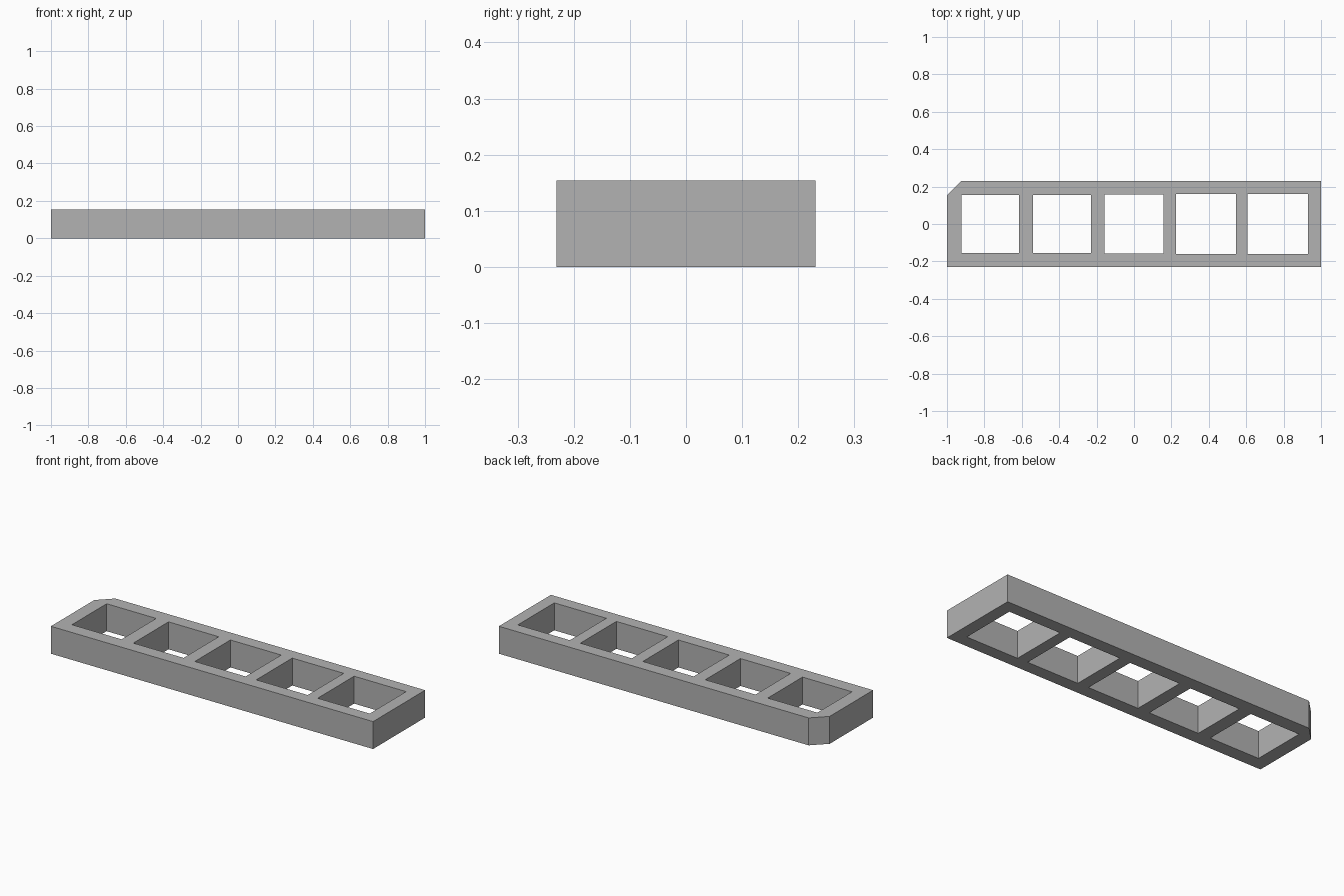
import bpy
import bmesh

cube = bpy.data.objects.get("Cube")
if cube:
    bpy.data.objects.remove(cube, do_unlink=True)

UNIT = 2 / 26              # wall thickness; the bar is 26 x 6 x 2 units
HALF_X, HALF_Y, HEIGHT = 13 * UNIT, 3 * UNIT, 2 * UNIT

grey = bpy.data.materials.new("plain grey")
grey.use_nodes = True
grey.diffuse_color = (0.45, 0.45, 0.45, 1)
grey.node_tree.nodes["Principled BSDF"].inputs["Base Color"].default_value = grey.diffuse_color

bm = bmesh.new()


def add_loop(points):
    """Closed outline on the ground plane."""
    verts = [bm.verts.new((x, y, 0)) for x, y in points]
    return [bm.edges.new((a, b)) for a, b in zip(verts, verts[1:] + verts[:1])]


# Outer outline with one clipped back corner
edges = add_loop([
    (-HALF_X, -HALF_Y), (HALF_X, -HALF_Y), (HALF_X, HALF_Y),
    (-HALF_X + UNIT, HALF_Y), (-HALF_X, HALF_Y - UNIT),
])

# Five square openings, each slightly larger than the last
for i in range(5):
    cx = (i - 2) * 5 * UNIT
    h = (2 + 0.025 * i) * UNIT
    edges += add_loop([(cx - h, -h), (cx - h, h), (cx + h, h), (cx + h, -h)])

# Fill around the openings, then raise to full height
bmesh.ops.triangle_fill(bm, edges=edges, use_beauty=True, normal=(0, 0, 1))
result = bmesh.ops.extrude_face_region(bm, geom=bm.faces[:], use_keep_orig=True)
top_verts = [g for g in result["geom"] if isinstance(g, bmesh.types.BMVert)]
bmesh.ops.translate(bm, verts=top_verts, vec=(0, 0, HEIGHT))
bmesh.ops.recalc_face_normals(bm, faces=bm.faces[:])

mesh = bpy.data.meshes.new("gauge_bar")
bm.to_mesh(mesh)
bm.free()
mesh.materials.append(grey)
bpy.context.collection.objects.link(bpy.data.objects.new("gauge_bar", mesh))
